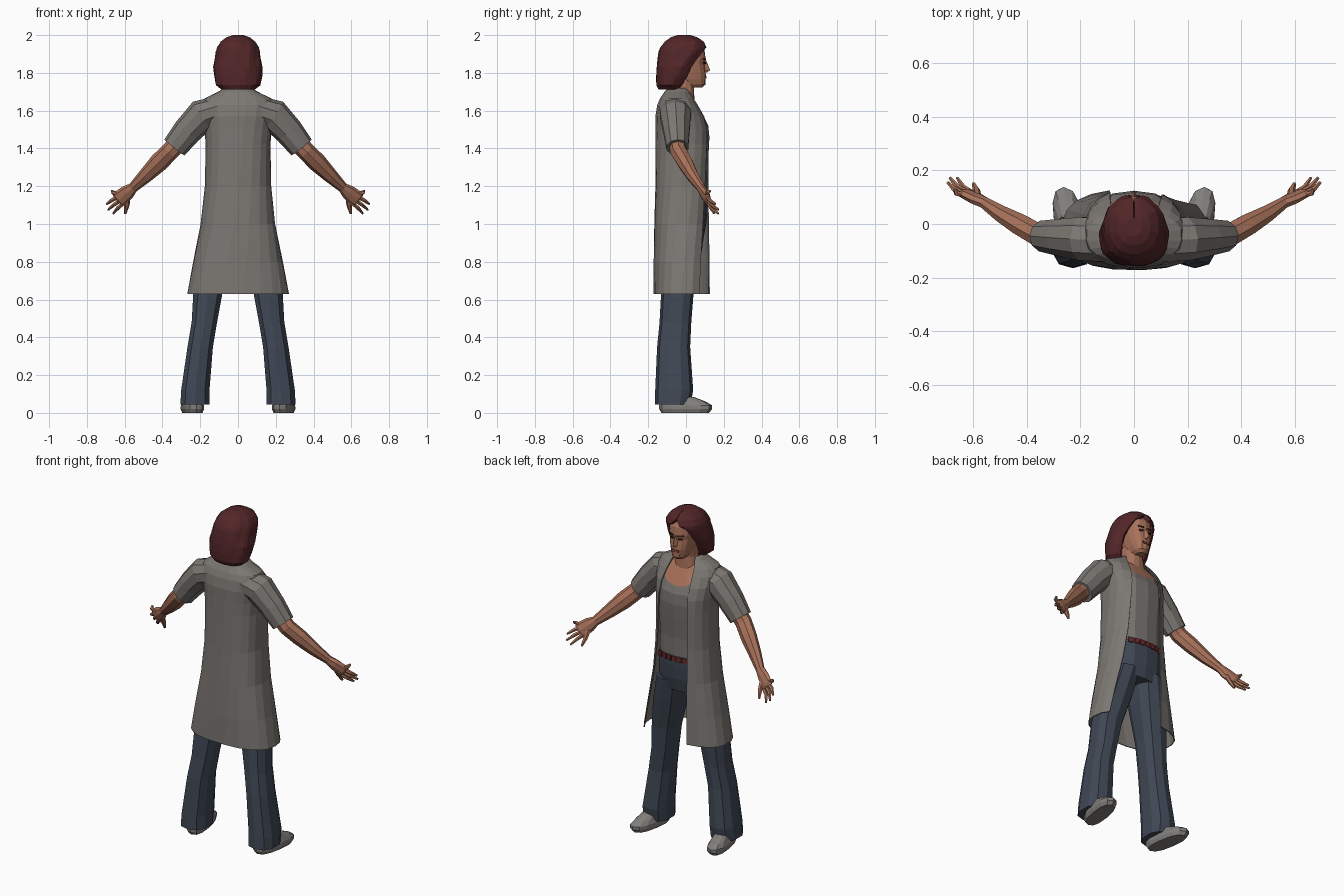
import bpy, bmesh, math
from mathutils import Vector


def material(name, rgb):
    m = bpy.data.materials.new(name)
    m.diffuse_color = (*rgb, 1)
    return m


COAT = material("grey coat", (0.20, 0.185, 0.17))
SHIRT = material("grey shirt", (0.18, 0.168, 0.158))
SKIN = material("brown skin", (0.40, 0.17, 0.105))
DENIM = material("blue denim", (0.05, 0.064, 0.09))
HAIR = material("dark red hair", (0.085, 0.019, 0.021))
SHOE = material("grey shoe", (0.22, 0.21, 0.20))
RED = material("red belt", (0.16, 0.022, 0.022))
DARK = material("dark eyes", (0.04, 0.018, 0.014))
LIP = material("lips", (0.22, 0.065, 0.05))


def loft(name, rings, mats, closed=True, split=None, caps=True):
    """Skin rings of points from first to last; bands from split on use mats[1]."""
    bm = bmesh.new()
    vs = [[bm.verts.new(p) for p in r] for r in rings]
    n = len(rings[0])
    for i in range(len(vs) - 1):
        for j in range(n if closed else n - 1):
            k = (j + 1) % n
            f = bm.faces.new((vs[i][j], vs[i + 1][j], vs[i + 1][k], vs[i][k]))
            f.material_index = int(split is not None and i >= split)
    if closed and caps:
        bm.faces.new(vs[0])
        bm.faces.new(vs[-1]).material_index = int(split is not None)
    elif caps:
        bm.faces.new(vs[-1][::-1])
    if closed:
        bmesh.ops.recalc_face_normals(bm, faces=bm.faces)
    me = bpy.data.meshes.new(name)
    bm.to_mesh(me)
    bm.free()
    for m in mats:
        me.materials.append(m)
    ob = bpy.data.objects.new(name, me)
    bpy.context.collection.objects.link(ob)
    return ob


def section(z, w, yb, yf, cx=0, drop=0, n=14, p=0.8):
    """Horizontal rounded section; drop lowers its front."""
    pts = []
    for i in range(n):
        t = 2 * math.pi * i / n
        s, c = math.sin(t), math.cos(t)
        pts.append((cx + w * math.copysign(abs(s) ** p, s),
                    (yb + yf) / 2 + (yf - yb) / 2 * math.copysign(abs(c) ** p, c),
                    z - drop * max(0, c) ** 1.5))
    return pts


def open_section(z, w, yb, yf, xl, xr, n=18, p=0.8, wave=0):
    """Section open at the front between x = -xl and x = xr."""
    a = math.asin(min(1, xr / w) ** (1 / p))
    b = 2 * math.pi - math.asin(min(1, xl / w) ** (1 / p))
    pts = []
    for i in range(n):
        t = a + (b - a) * i / (n - 1)
        s, c = math.sin(t), math.cos(t)
        k = 1 + wave * math.sin(9 * t + z * 25)
        pts.append((k * w * math.copysign(abs(s) ** p, s),
                    (yb + yf) / 2 + k * (yf - yb) / 2 * math.copysign(abs(c) ** p, c), z))
    return pts


def tube(name, path, radii, mat, side, ref=(0.7, 0, 0.7), n=8):
    """Tube along a path with (wide, thin) radii, mirrored when side is -1."""
    P = [Vector(p) for p in path]
    rings = []
    for i, p in enumerate(P):
        t = (P[min(i + 1, len(P) - 1)] - P[max(i - 1, 0)]).normalized()
        u = Vector(ref)
        u = (u - t * u.dot(t)).normalized()
        v = t.cross(u)
        a, b = radii[i]
        ring = [p + u * a * math.cos(q) + v * b * math.sin(q)
                for q in (2 * math.pi * j / n for j in range(n))]
        rings.append([(q.x * side, q.y, q.z) for q in ring])
    return loft(name, rings, [mat])


def plate(name, loc, size, mat, rot=(0, 0, 0)):
    bpy.ops.mesh.primitive_cube_add(size=1, location=loc, rotation=rot)
    ob = bpy.context.object
    ob.name = name
    ob.scale = size
    ob.data.materials.append(mat)


def thicken(ob, t):
    m = ob.modifiers.new("thickness", 'SOLIDIFY')
    m.thickness = t
    m.offset = -1


# Long open coat: z, half width, back, front, left edge, right edge
coat_rows = [(0.63, .27, -.172, .13, .09, .235), (0.80, .238, -.172, .13, .09, .20),
             (1.0, .198, -.168, .13, .09, .155), (1.2, .176, -.162, .13, .09, .125),
             (1.42, .172, -.162, .132, .09, .11), (1.50, .178, -.162, .128, .09, .105),
             (1.57, .188, -.163, .105, .09, .10), (1.63, .194, -.153, .068, .085, .09),
             (1.665, .178, -.138, .045, .08, .08), (1.70, .105, -.115, .03, .07, .07),
             (1.72, .072, -.095, .015, .06, .06)]
thicken(loft("coat", [open_section(*r) for r in coat_rows], [COAT], False, caps=False), 0.006)

# Shirt with scooped neckline, chest and neck
body_rows = [(1.10, .150, -.12, .112, 0), (1.25, .148, -.12, .110, 0),
             (1.38, .152, -.13, .120, 0), (1.46, .156, -.13, .124, 0),
             (1.56, .155, -.13, .118, .04), (1.645, .125, -.11, .098, .085),
             (1.685, .068, -.085, .045, .035), (1.72, .054, -.075, .042, 0),
             (1.79, .052, -.075, .045, 0)]
loft("torso", [section(z, w, b, f, drop=d) for z, w, b, f, d in body_rows],
     [SHIRT, SKIN], split=5)

# Hips and belt
loft("hips", [section(*r) for r in [(.92, .150, -.13, .09), (1.0, .160, -.135, .108),
                                    (1.08, .156, -.13, .115), (1.14, .150, -.12, .116)]], [DENIM])
for i in range(-3, 4):
    x = i * 0.035
    plate("belt_piece", (x, .116 - 1.6 * x * x, 1.125), (.026, .008, .03), RED,
          (0, 0, -3.2 * x))

# Legs and shoes
leg_rows = [(.045, .080, -.165, .025, .228), (.12, .078, -.163, .038, .226),
            (.35, .070, -.153, .022, .200), (.48, .070, -.140, .028, .178),
            (.63, .080, -.132, .040, .160), (.82, .092, -.130, .078, .118),
            (.97, .085, -.125, .100, .085)]
shoe_rows = [(0, .048, -.13, .122), (.02, .056, -.142, .138), (.04, .055, -.142, .138),
             (.06, .047, -.135, .105), (.085, .040, -.125, .04)]
for side in (1, -1):
    loft("trouser_leg", [section(z, w, b, f, c * side, n=10) for z, w, b, f, c in leg_rows], [DENIM])
    rings = [section(*r, cx=.242 * side, n=12) for r in shoe_rows]
    loft("shoe", [[(x + side * y * .15, y, z) for x, y, z in r] for r in rings], [SHOE])

    # Short sleeve, arm and palm
    tube("sleeve", [(.10, -.06, 1.605), (.19, -.055, 1.575), (.27, -.05, 1.49), (.337, -.045, 1.405)],
         [(.075, .085), (.087, .085), (.077, .072), (.068, .060)], COAT, side, n=10)
    tube("arm", [(.29, -.048, 1.46), (.36, -.04, 1.385), (.42, -.005, 1.325), (.49, .035, 1.255),
                 (.555, .078, 1.193), (.585, .092, 1.168), (.628, .115, 1.132), (.636, .122, 1.124)],
         [(.05, .045), (.049, .045), (.050, .042), (.039, .033),
          (.027, .023), (.040, .022), (.045, .018), (.036, .010)], SKIN, side)

    # Fingers fan out from the palm, thumb below
    tips = [(.668, .130, 1.175), (.695, .155, 1.105), (.687, .172, 1.075), (.660, .172, 1.055)]
    for tip, off in zip(tips, (.033, .012, -.011, -.032)):
        base = Vector((.622 + off * .7, .112, 1.137 + off * .7))
        mid = base.lerp(Vector(tip), .5) + Vector((.006, -.006, 0))
        tube("finger", [base, mid, tip], [(.012, .012), (.011, .011), (.006, .006)],
             SKIN, side, ref=(.5, -.6, .7), n=6)
    tube("thumb", [(.585, .098, 1.15), (.588, .125, 1.10), (.598, .15, 1.055)],
         [(.017, .016), (.014, .013), (.007, .007)], SKIN, side, ref=(1, 0, 0), n=6)

    # Eyes and brows
    plate("eye", (.029 * side, .097, 1.852), (.024, .008, .009), DARK, (0, 0, -.35 * side))
    plate("eyebrow", (.030 * side, .097, 1.874), (.034, .009, .007), DARK, (0, -.12 * side, -.35 * side))

# Head
head_rows = [(1.722, .026, .015, .085), (1.738, .042, -.02, .103), (1.765, .054, -.045, .104),
             (1.79, .061, -.06, .105), (1.82, .068, -.075, .102), (1.85, .073, -.085, .098),
             (1.875, .075, -.09, .104), (1.92, .073, -.09, .098), (1.96, .055, -.075, .07)]
loft("head", [section(*r) for r in head_rows], [SKIN])
loft("nose", [[(-.017, .09, 1.803), (.017, .09, 1.803), (0, .112, 1.803)],
              [(-.017, .09, 1.815), (.017, .09, 1.815), (0, .128, 1.815)],
              [(-.007, .092, 1.868), (.007, .092, 1.868), (0, .106, 1.868)]], [SKIN])
plate("mouth", (0, .103, 1.778), (.044, .009, .013), LIP)

# Bobbed hair, open around the face
hair_rows = [(1.712, .088, -.145, -.03, .055, .055), (1.735, .118, -.156, -.005, .075, .08),
             (1.78, .126, -.158, .03, .085, .09), (1.83, .130, -.156, .055, .085, .095),
             (1.875, .122, -.150, .085, .078, .082), (1.915, .116, -.143, .105, .062, .062),
             (1.935, .110, -.135, .110, .030, .030), (1.965, .092, -.112, .096, .002, .002),
             (1.988, .062, -.08, .062, .001, .001), (2.0, .028, -.045, .025, .001, .001)]
thicken(loft("hair", [open_section(*r, n=26, p=.9, wave=.02) for r in hair_rows],
             [HAIR], False), 0.03)
